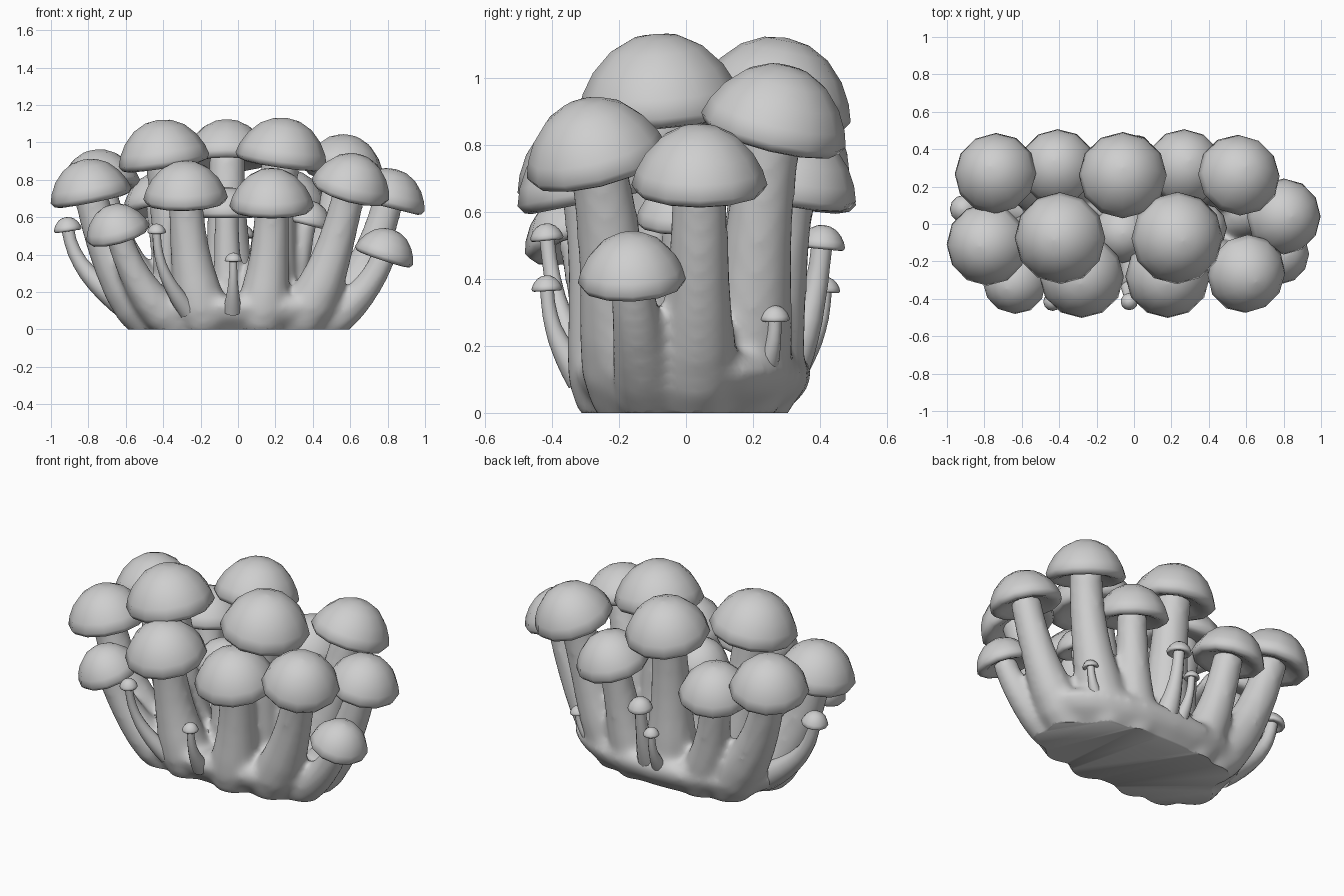
import bpy, bmesh, math
from mathutils import Vector

if "Cube" in bpy.data.objects:
    bpy.data.objects.remove(bpy.data.objects["Cube"])

grey = bpy.data.materials.new("mushroom grey")
grey.diffuse_color = (0.62, 0.62, 0.62, 1)
grey.use_nodes = True
grey.node_tree.nodes["Principled BSDF"].inputs["Base Color"].default_value = grey.diffuse_color

def finish(name, bm, angle=50):
    bmesh.ops.recalc_face_normals(bm, faces=bm.faces)
    me = bpy.data.meshes.new(name)
    bm.to_mesh(me)
    bm.free()
    me.materials.append(grey)
    ob = bpy.data.objects.new(name, me)
    bpy.context.collection.objects.link(ob)
    bpy.ops.object.select_all(action='DESELECT')
    ob.select_set(True)
    bpy.context.view_layer.objects.active = ob
    bpy.ops.object.shade_smooth_by_angle(angle=math.radians(angle))
    return ob

def loft(bm, rings):
    # skin successive rings and close both ends
    loops = [[bm.verts.new(p) for p in ring] for ring in rings]
    faces = []
    for a, b in zip(loops, loops[1:]):
        n = len(a)
        for i in range(n):
            faces.append(bm.faces.new((a[i], a[(i + 1) % n], b[(i + 1) % n], b[i])))
    faces += [bm.faces.new(loops[0]), bm.faces.new(loops[-1])]
    bmesh.ops.recalc_face_normals(bm, faces=faces)

def ring(centre, axis, radius, n):
    q = Vector((0, 0, 1)).rotation_difference(axis)
    return [centre + q @ Vector((radius * math.cos(2 * math.pi * i / n),
                                 radius * math.sin(2 * math.pi * i / n), 0)) for i in range(n)]

# cap section: (radius, height) in units of the cap radius, underside to crown
CAP = [(.3, .06), (.5, .0), (.7, -.09), (.84, -.12), (.93, -.09), (1, .02), (.93, .24),
       (.79, .49), (.56, .73), (.29, .87), (.02, .91)]
# stem thickness from foot to cap
LARGE_STEM = [.9, 1.4, 1.5, 1.38, 1.23, 1.12, 1.05, 1, 1]
SPROUT_STEM = [2.3, 2.1, 1.85, 1.6, 1.4, 1.2, 1.1, 1, 1]

def mushroom(name, stem_bm, x, y, top, r, sx, sy, foot=None, thick=.42, swell=LARGE_STEM):
    axis = Vector((-sx, -sy, 1)).normalized()
    rim = Vector((x, y, top - .9 * r))
    # cap
    bm = bmesh.new()
    loft(bm, [ring(rim + axis * h * r, axis, k * r, 12) for k, h in CAP])
    finish(name + "_cap", bm)
    # bent stem, its foot kept inside the oval footprint
    end = rim + axis * .12 * r
    p0 = Vector((x * .56, y * .64, -.03))
    k = math.hypot(p0.x / .42, p0.y / .2)
    if k > .92:
        p0 = Vector((p0.x * .92 / k, p0.y * .92 / k, p0.z))
    if foot:
        p0 = Vector(foot)
    flat = Vector((end.x - p0.x, end.y - p0.y, 0))
    p1 = p0 + flat * .6 + Vector((0, 0, end.z * .25))
    p2 = end - axis * end.z * .35
    rings = []
    for i in range(9):
        t = i / 8
        u = 1 - t
        p = p0 * u**3 + p1 * 3 * u * u * t + p2 * 3 * u * t * t + end * t**3
        d = (p1 - p0) * u * u + (p2 - p1) * 2 * u * t + (end - p2) * t * t
        rings.append(ring(p, d.normalized(), r * thick * swell[i], 12))
    loft(stem_bm, rings)

# large mushrooms: x, y, crown height, cap radius, rim slope in x and y
LARGE = [
    (-.74, .27, .96, .22, .15, -.2),
    (-.41, .305, .84, .205, .1, -.2),
    (-.06, .26, 1.12, .235, 0, -.2),
    (.27, .305, .85, .205, -.15, -.2),
    (.56, .26, 1.04, .222, -.2, -.25),
    (.80, .04, .86, .203, -.25, 0),
    (-.785, -.11, .91, .22, .2, .05),
    (-.395, -.075, 1.12, .245, .15, .05),
    (.23, -.075, 1.13, .247, -.15, .07),
    (.60, -.265, .94, .215, -.28, .25),
    (.78, -.16, .54, .163, -.33, .05),
    (-.64, -.31, .67, .175, .28, .25),
    (-.28, -.28, .90, .226, .03, .2),
    (.18, -.28, .86, .226, 0, .2),
    (-.06, -.05, .76, .16, 0, 0),
    (.37, -.02, .69, .13, -.25, 0),
]
clump = bmesh.new()
for i, m in enumerate(LARGE):
    mushroom(f"mushroom_{i + 1}", clump, *m)

# swollen foot that the stems grow from: (half width, half depth, height)
BASE = [(.38, .2, -.08), (.51, .28, 0), (.62, .34, .06), (.67, .365, .12),
        (.64, .34, .17), (.5, .27, .18), (.25, .13, .17)]
rings = []
for a, b, z in BASE:
    pts = []
    for i in range(28):
        t = 2 * math.pi * i / 28
        c, s = math.cos(t), math.sin(t)
        pts.append(Vector((a * math.copysign(abs(c)**.88, c),
                           .015 + b * math.copysign(abs(s)**.88, s), z)))
    rings.append(pts)
loft(clump, rings)

# melt the large stems and the foot into one body, then cut it flat at the ground
rough = finish("rough_clump", clump)
remesh = rough.modifiers.new("melt", 'REMESH')
remesh.mode = 'VOXEL'
remesh.voxel_size = .018
smooth = rough.modifiers.new("soften", 'SMOOTH')
smooth.factor = .5
smooth.iterations = 14
bpy.context.view_layer.update()
melted = bpy.data.meshes.new_from_object(rough.evaluated_get(bpy.context.evaluated_depsgraph_get()))
bm = bmesh.new()
bm.from_mesh(melted)
cut = bmesh.ops.bisect_plane(bm, geom=bm.verts[:] + bm.edges[:] + bm.faces[:],
                             plane_co=(0, 0, 0), plane_no=(0, 0, -1), clear_outer=True)
rim_edges = [e for e in cut['geom_cut'] if isinstance(e, bmesh.types.BMEdge)]
if rim_edges:
    bmesh.ops.holes_fill(bm, edges=rim_edges)
for f in bm.faces:
    f.material_index = 0
bpy.data.objects.remove(rough)
finish("stem_clump", bm)

# small sprouts, with the point they grow from
SMALL = [
    (-.91, .08, .60, .075, .15, 0, (-.57, .05, .11)),
    (-.435, -.415, .565, .05, 0, .1, (-.27, -.28, .1)),
    (-.025, -.415, .41, .046, 0, .05, (-.03, -.31, .1)),
    (.02, .405, .56, .07, 0, -.1, (.03, .28, .1)),
    (-.06, .415, .405, .045, 0, -.05, (-.05, .3, .1)),
    (.53, .265, .32, .045, -.1, 0, (.43, .22, .09)),
]
for i, m in enumerate(SMALL):
    sprout = bmesh.new()
    mushroom(f"sprout_{i + 1}", sprout, *m, thick=.45, swell=SPROUT_STEM)
    finish(f"sprout_{i + 1}_stem", sprout)
